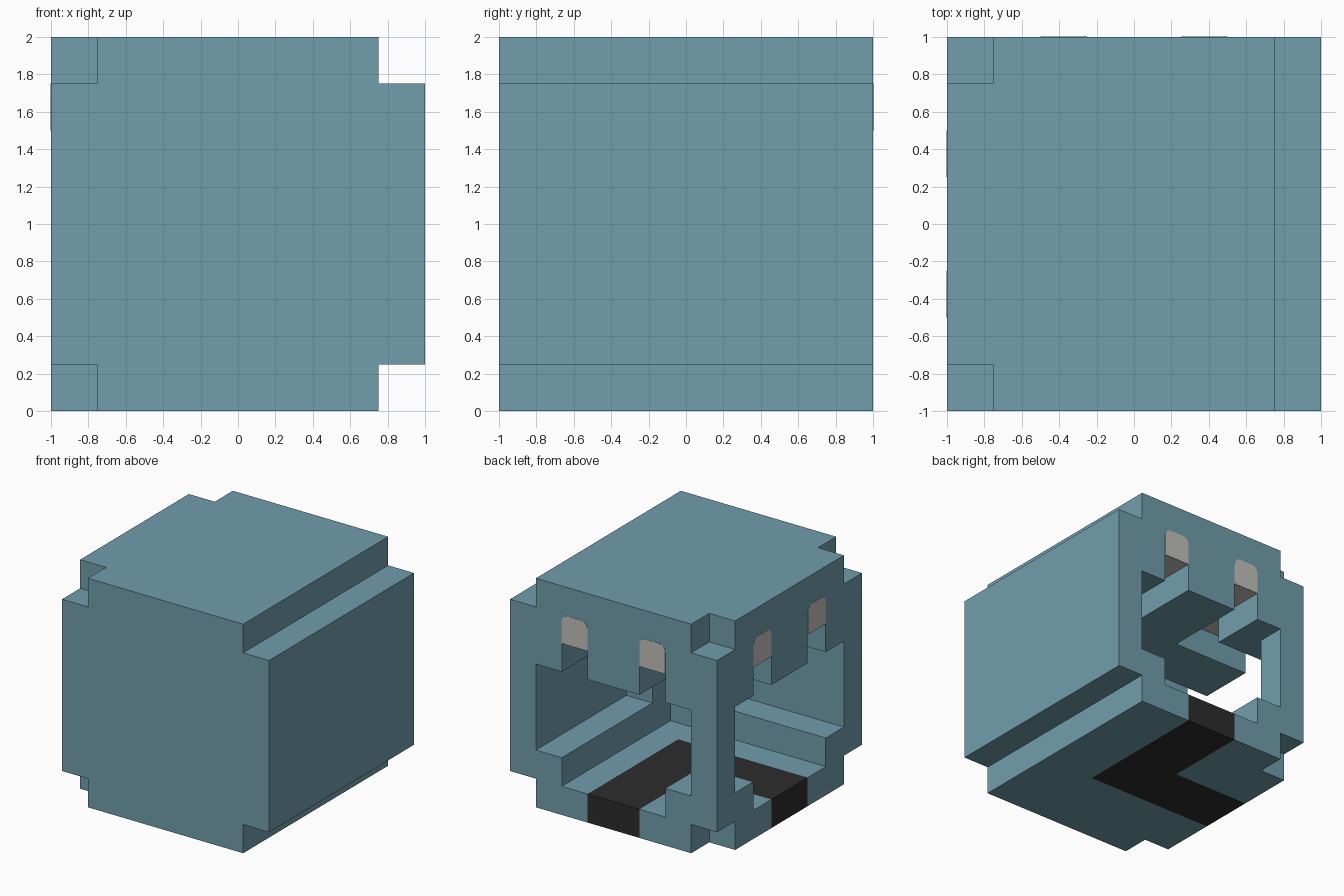
import bpy, bmesh, math
from mathutils import Vector

if "Cube" in bpy.data.objects:
    bpy.data.objects.remove(bpy.data.objects["Cube"], do_unlink=True)

U = 0.25  # one block


def srgb(h):
    vals = [int(h[i:i + 2], 16) / 255 for i in (0, 2, 4)]
    return [v / 12.92 if v <= 0.04045 else ((v + 0.055) / 1.055) ** 2.4 for v in vals] + [1.0]


def material(name, hexcol):
    m = bpy.data.materials.new(name)
    m.use_nodes = True
    m.diffuse_color = srgb(hexcol)
    m.node_tree.nodes["Principled BSDF"].inputs["Base Color"].default_value = srgb(hexcol)
    return m


TEAL = material("dusty_teal", "719DAC")
BLACK = material("charcoal", "2C2C2C")
GREY = material("warm_grey", "C3C1BC")


def prism(name, pts, depth, mat):
    """Extrude a flat outline of 3D points along a depth vector."""
    bm = bmesh.new()
    face = bm.faces.new([bm.verts.new(p) for p in pts])
    ext = bmesh.ops.extrude_face_region(bm, geom=[face])
    bmesh.ops.translate(bm, vec=Vector(depth),
                        verts=[g for g in ext["geom"] if isinstance(g, bmesh.types.BMVert)])
    bmesh.ops.recalc_face_normals(bm, faces=bm.faces)
    me = bpy.data.meshes.new(name)
    bm.to_mesh(me)
    bm.free()
    me.materials.append(mat)
    ob = bpy.data.objects.new(name, me)
    bpy.context.collection.objects.link(ob)
    return ob


def slab(name, outline, z0, z1, mat=TEAL):
    return prism(name, [(x, y, z0) for x, y in outline], (0, 0, z1 - z0), mat)


def ell(r0, r1):
    """L-shaped outline, r0 to r1 blocks in from the two closed walls."""
    x0, y0, x1, y1 = 1 - U * r0, -1 + U * r0, 1 - U * r1, -1 + U * r1
    if r1 == 8:  # reaches the open corner: a plain square
        return [(x0, y0), (x0, 1), (-1, 1), (-1, y0)]
    return [(x0, 1), (x0, y0), (-1, y0), (-1, y1), (x1, y1), (x1, 1)]


# Floor with the dark L-shaped stripe; corner blocks notched out
slab("outer_floor", [(.75, 1), (.75, -1), (-.75, -1), (-.75, -.75),
                     (-1, -.75), (-1, -.25), (.25, -.25), (.25, 1)], 0, .25)
slab("floor_stripe", ell(3, 5), 0, .25, BLACK)
slab("inner_floor", [(-.25, .25), (-.25, 1), (-.75, 1), (-.75, .75),
                     (-1, .75), (-1, .25)], 0, .25)

# Steps, closed walls and corner post
slab("wall_step", ell(0, 2), .25, .5)
slab("post_base", ell(6, 8), .25, .5)
slab("closed_walls", ell(0, 1), .5, 1.25)
slab("corner_post", ell(7, 8), .5, 1.25)
slab("inner_corner_fill", [(.75, -.75), (.25, -.75), (.25, -.5),
                           (.5, -.5), (.5, -.25), (.75, -.25)], .5, 1.25)

# Ceiling beams separated by the grooves under the eyes
slab("outer_beam", ell(0, 2), 1.25, 1.5)
slab("middle_beam", ell(3, 5), 1.25, 1.5)
slab("post_cap", ell(6, 8), 1.25, 1.5)

# Brow layer and roof
slab("brow_layer", ell(0, 8), 1.5, 1.75)
slab("roof", [(.75, 1), (.75, -1), (-.75, -1), (-.75, -.75),
              (-1, -.75), (-1, .75), (-.75, .75), (-.75, 1)], 1.75, 2)

# Grey lining in the top of each groove
for label, r in (("outer", 2), ("inner", 5)):
    slab(label + "_groove_lining", ell(r, r + 1), 1.497, 1.5, GREY)

# Eye plates with rounded upper corners, on both open sides
R, H = 0.06, 0.125
for label, cx in (("left", .375), ("right", -.375)):
    prof = [(cx - H, 1.5), (cx + H, 1.5)]
    for side, start in ((1, 0), (-1, 90)):
        for k in range(5):
            t = math.radians(start + k * 22.5)
            prof.append((cx + side * (H - R) + R * math.cos(t), 1.75 - R + R * math.sin(t)))
    prism("back_" + label + "_eye", [(u, 1, z) for u, z in prof], (0, .002, 0), GREY)
    prism("side_" + label + "_eye", [(-1, -u, z) for u, z in prof], (-.002, 0, 0), GREY)
